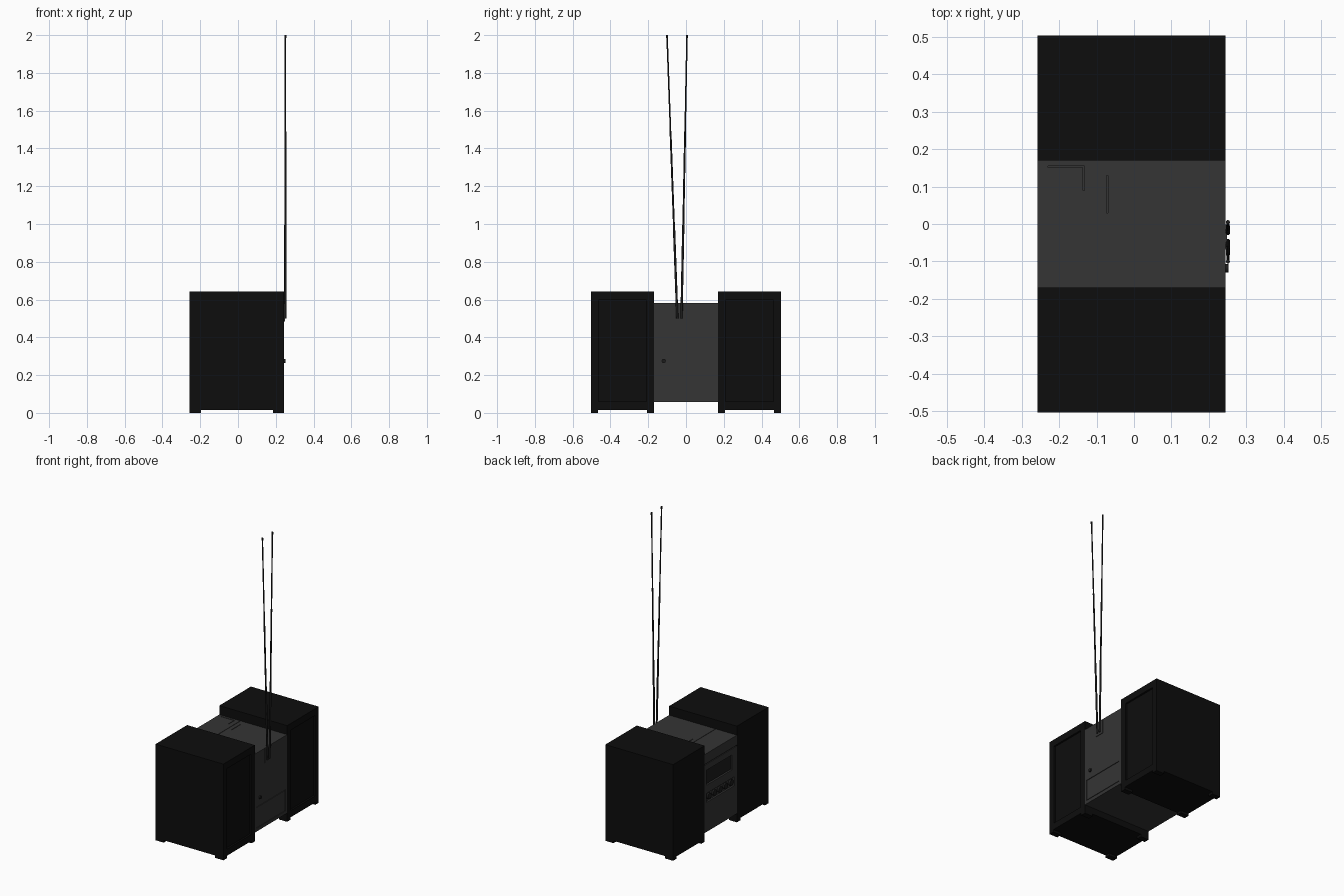
import bpy, math
from mathutils import Vector

if "Cube" in bpy.data.objects:
    bpy.data.objects.remove(bpy.data.objects["Cube"])

XF, XB = -0.257, 0.244   # control face and rear face of the cabinets


def material(name, v):
    m = bpy.data.materials.new(name)
    m.diffuse_color = (v, v, v, 1)
    m.use_nodes = True
    m.node_tree.nodes["Principled BSDF"].inputs["Base Color"].default_value = m.diffuse_color
    return m


BLACK = material("speaker_black", 0.004)
GREY = material("deck_grey", 0.035)
DARK = material("dark_trim", 0.012)


def box(name, lo, hi, mat=None):
    bpy.ops.mesh.primitive_cube_add(size=1, location=[(a + b) / 2 for a, b in zip(lo, hi)])
    o = bpy.context.object
    o.name = name
    o.scale = [b - a for a, b in zip(lo, hi)]
    bpy.ops.object.transform_apply(location=False, rotation=False, scale=True)
    if mat:
        o.data.materials.append(mat)
    return o


def carve(o, lo, hi):
    c = box("cutter", lo, hi)
    m = o.modifiers.new("carve", 'BOOLEAN')
    m.operation, m.solver, m.object = 'DIFFERENCE', 'EXACT', c
    bpy.context.view_layer.objects.active = o
    bpy.ops.object.modifier_apply(modifier=m.name)
    bpy.data.objects.remove(c, do_unlink=True)


def rod(name, a, b, r, mat, sides=12):
    a, b = Vector(a), Vector(b)
    d = b - a
    bpy.ops.mesh.primitive_cylinder_add(vertices=sides, radius=r, depth=d.length, location=(a + b) / 2)
    o = bpy.context.object
    o.name = name
    o.rotation_euler = d.to_track_quat('Z', 'Y').to_euler()
    o.data.materials.append(mat)
    bpy.ops.object.shade_smooth_by_angle(angle=math.radians(40))
    return o


# speaker cabinets with a recessed rear panel and corner feet
for side, s in (("left", 1), ("right", -1)):
    y0, y1 = sorted((s * 0.17, s * 0.503))
    cab = box(side + "_speaker", (XF, y0, 0.016), (XB, y1, 0.642), BLACK)
    carve(cab, (XB - 0.012, y0 + 0.04, 0.06), (XB + 0.05, y1 - 0.04, 0.597))
    for fx in (XF, XB - 0.06):
        for fy in (y0, y1 - 0.036):
            box(side + "_speaker_foot", (fx, fy, 0), (fx + 0.06, fy + 0.036, 0.016), BLACK)

# centre deck
deck = box("centre_deck", (XF, -0.17, 0.058), (XB, 0.17, 0.582), GREY)
# fascia seams on the top and the control face
carve(deck, (-0.102, -0.2, 0.579), (-0.099, 0.2, 0.6))
carve(deck, (-0.3, -0.2, 0.51), (XF + 0.005, 0.2, 0.516))
# lid marks on the top
carve(deck, (-0.23, 0.151, 0.577), (-0.132, 0.155, 0.6))
carve(deck, (-0.136, 0.09, 0.577), (-0.132, 0.153, 0.6))
carve(deck, (-0.073, 0.03, 0.577), (-0.069, 0.13, 0.6))
# display bay and control strip
carve(deck, (-0.3, -0.12, 0.37), (XF + 0.012, 0.15, 0.47))
carve(deck, (-0.3, -0.145, 0.255), (XF + 0.012, 0.15, 0.315))
# battery hatch and aerial pocket on the rear
carve(deck, (XB - 0.004, -0.155, 0.08), (0.3, 0.152, 0.222))
box("battery_hatch", (XB - 0.01, -0.151, 0.084), (XB, 0.148, 0.218), GREY)
box("display_panel", (XF + 0.006, -0.115, 0.375), (XF + 0.02, 0.145, 0.465), DARK)

for i in range(5):
    y = -0.115 + i * 0.058
    rod("control_knob", (XF + 0.015, y, 0.285), (XF, y, 0.285), 0.02, DARK, 20)

# rear socket
rod("rear_socket", (XB - 0.005, -0.118, 0.275), (XB + 0.008, -0.118, 0.275), 0.011, DARK, 16)

# aerial bracket with two telescopic rods
box("aerial_bracket", (XB - 0.005, -0.068, 0.484), (XB + 0.004, -0.002, 0.578), GREY)
for y_low, y_top in ((-0.046, -0.1), (-0.024, 0.005)):
    a, b = Vector((0.2505, y_low, 0.5)), Vector((0.2505, y_top, 1.985))
    for k, r in enumerate((0.006, 0.005, 0.004)):
        rod("aerial_section", a.lerp(b, k / 3), a.lerp(b, (k + 1) / 3), r, DARK)
    rod("aerial_tip", b, (0.2505, y_top, 2.0), 0.0055, DARK)
